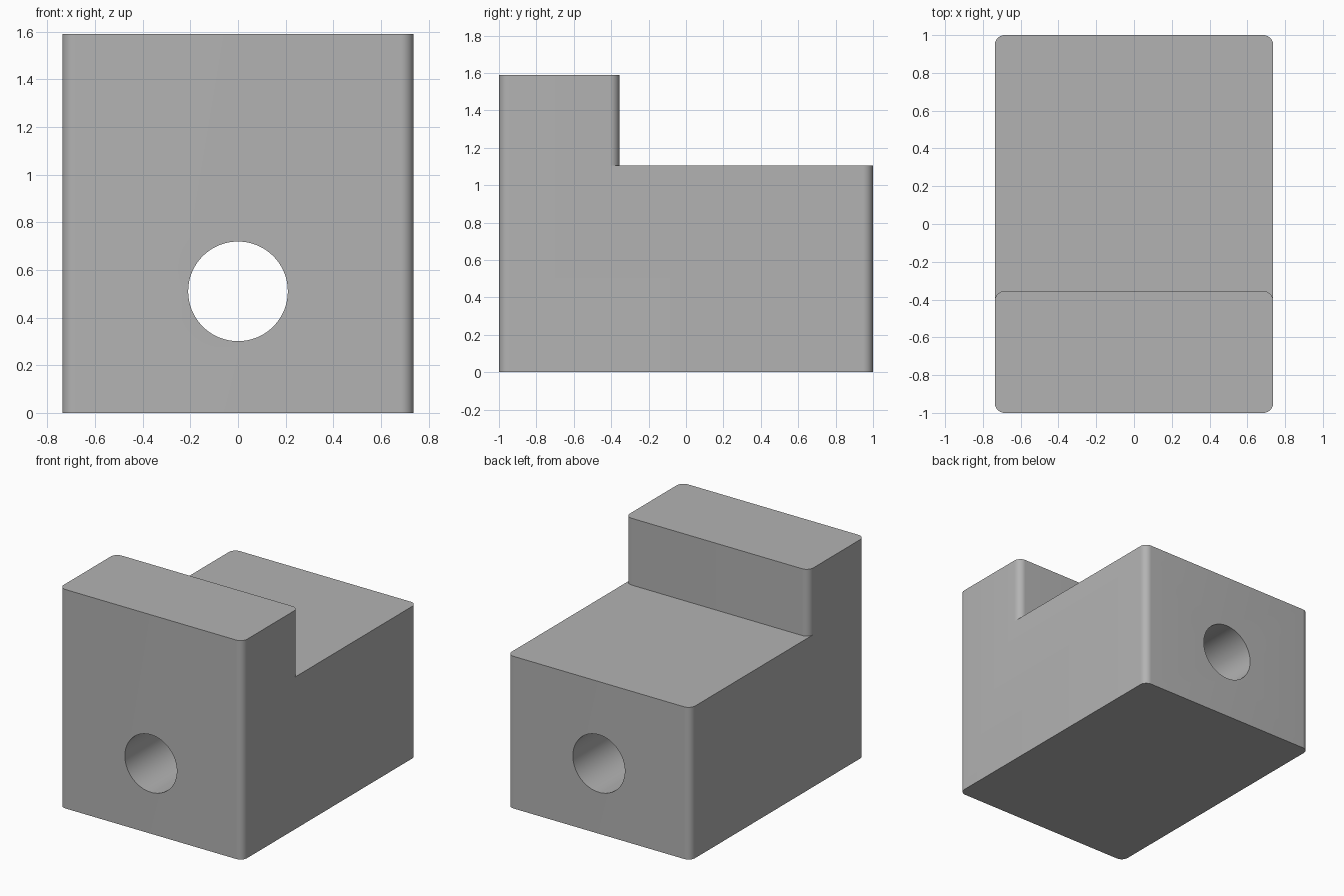
import bpy
import bmesh
from math import sin, cos, pi, radians

HALF_W, HALF_L = 0.737, 1.0
HEIGHT, LEDGE_Z, STEP_Y = 1.59, 1.105, -0.355
CORNER_R, HOLE_R, HOLE_Z = 0.053, 0.209, 0.51

cube = bpy.data.objects.get("Cube")
if cube:
    bpy.data.objects.remove(cube, do_unlink=True)

grey = bpy.data.materials.new("plain grey")
grey.use_nodes = True
colour = (0.45, 0.45, 0.45, 1)
grey.diffuse_color = colour
grey.node_tree.nodes["Principled BSDF"].inputs["Base Color"].default_value = colour


def arc(cx, cy, r, start, sweep, steps):
    """Points along a circular arc."""
    angles = [start + sweep * i / steps for i in range(steps + 1)]
    return [(cx + r * cos(a), cy + r * sin(a)) for a in angles]


def prism(name, outline, z0, z1):
    """Extrude an anticlockwise outline from z0 to z1."""
    bm = bmesh.new()
    face = bm.faces.new([bm.verts.new((x, y, z0)) for x, y in outline])
    top = bmesh.ops.extrude_face_region(bm, geom=[face], use_keep_orig=True)["geom"]
    verts = [v for v in top if isinstance(v, bmesh.types.BMVert)]
    bmesh.ops.translate(bm, verts=verts, vec=(0, 0, z1 - z0))
    bmesh.ops.recalc_face_normals(bm, faces=bm.faces)
    mesh = bpy.data.meshes.new(name)
    bm.to_mesh(mesh)
    bm.free()
    mesh.materials.append(grey)
    obj = bpy.data.objects.new(name, mesh)
    bpy.context.collection.objects.link(obj)
    return obj


def cut(target, cutter):
    """Subtract the cutter and discard it."""
    mod = target.modifiers.new("cut", "BOOLEAN")
    mod.operation, mod.solver, mod.object = "DIFFERENCE", "EXACT", cutter
    bpy.context.view_layer.objects.active = target
    bpy.ops.object.modifier_apply(modifier=mod.name)
    bpy.data.objects.remove(cutter, do_unlink=True)


# Block with rounded upright edges
cx, cy = HALF_W - CORNER_R, HALF_L - CORNER_R
outline = []
for i, (sx, sy) in enumerate([(1, 1), (-1, 1), (-1, -1), (1, -1)]):
    outline += arc(sx * cx, sy * cy, CORNER_R, i * pi / 2, pi / 2, 10)
block = prism("stepped_block", outline, 0, HEIGHT)

# Rear step, leaving the raised front with rounded rear corners
tangent_y = STEP_Y - CORNER_R
notch = [(-2, 2), (-2, tangent_y)]
notch += arc(-cx, tangent_y, CORNER_R, pi, -pi / 2, 10)
notch += arc(cx, tangent_y, CORNER_R, pi / 2, -pi / 2, 10)
notch += [(2, tangent_y), (2, 2)]
cut(block, prism("step_cutter", notch, LEDGE_Z, HEIGHT + 1))

# Round bore from front to back
bpy.ops.mesh.primitive_cylinder_add(vertices=96, radius=HOLE_R, depth=4,
                                    location=(0, 0, HOLE_Z), rotation=(pi / 2, 0, 0))
bore = bpy.context.object
bore.name = "bore_cutter"
bore.data.materials.append(grey)
bpy.context.view_layer.update()
cut(block, bore)

# Smooth rounds with crisp edges
bpy.ops.object.select_all(action="DESELECT")
block.select_set(True)
bpy.context.view_layer.objects.active = block
bpy.ops.object.shade_smooth_by_angle(angle=radians(30))
